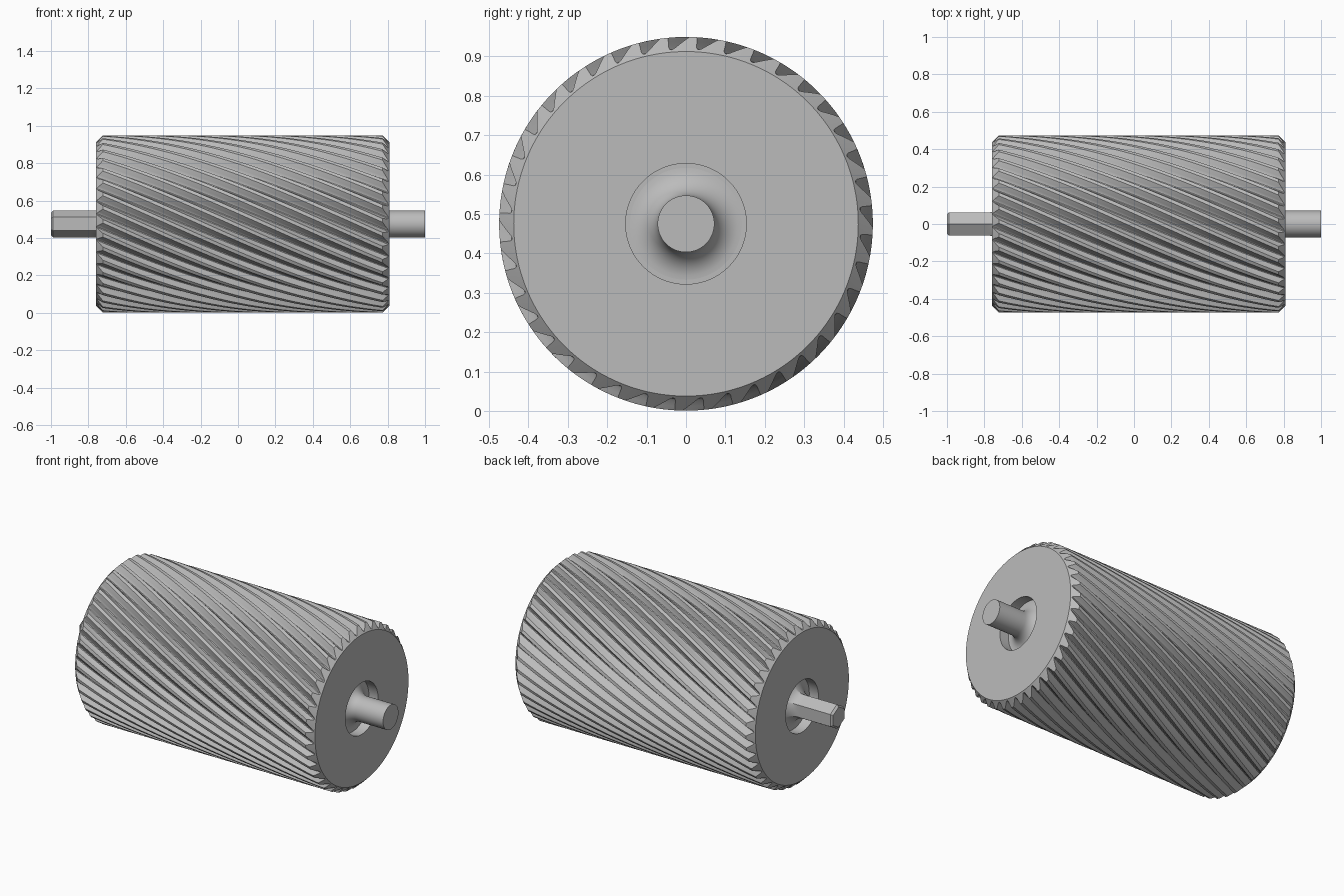
import bpy, math

if "Cube" in bpy.data.objects:
    bpy.data.objects.remove(bpy.data.objects["Cube"], do_unlink=True)

AXIS_Z = 0.475
LEFT, RIGHT = -0.76, 0.81          # end faces of the drum
OUTER, FACE_R = 0.474, 0.437       # tooth tips, end face rim
RECESS_R, RECESS_DEPTH = 0.153, 0.06
SHAFT_R, FILLET = 0.072, 0.07
TEETH = 40
TWIST = math.tan(math.radians(24)) / OUTER   # radians of turn per unit of length

steel = bpy.data.materials.new("steel grey")
steel.use_nodes = True
grey = (0.5, 0.5, 0.5, 1)
steel.diffuse_color = grey
steel.node_tree.nodes["Principled BSDF"].inputs["Base Color"].default_value = grey


def loft(name, rings, caps=False):
    """Skin a list of equally long rings of points."""
    n = len(rings[0])
    verts = [p for ring in rings for p in ring]
    faces = [(i * n + j, i * n + (j + 1) % n, (i + 1) * n + (j + 1) % n, (i + 1) * n + j)
             for i in range(len(rings) - 1) for j in range(n)]
    if caps:
        faces += [tuple(range(n))[::-1], tuple(range(len(verts) - n, len(verts)))]
    mesh = bpy.data.meshes.new(name)
    mesh.from_pydata(verts, [], faces)
    mesh.materials.append(steel)
    obj = bpy.data.objects.new(name, mesh)
    bpy.context.collection.objects.link(obj)
    bpy.ops.object.select_all(action="DESELECT")
    obj.select_set(True)
    bpy.context.view_layer.objects.active = obj
    bpy.ops.object.mode_set(mode="EDIT")
    bpy.ops.mesh.select_all(action="SELECT")
    bpy.ops.mesh.normals_make_consistent(inside=False)
    bpy.ops.object.mode_set(mode="OBJECT")
    bpy.ops.object.shade_smooth_by_angle(angle=math.radians(28))
    return obj


def point(x, r, a):
    return (x, r * math.cos(a), AXIS_Z + r * math.sin(a))


# Tooth profile: (fraction of pitch, depth): land, gentle flank, rounded root, steep flank
TOOTH = [(0.0, 0), (0.13, 0), (0.26, 0), (0.38, 0.009), (0.52, 0.02), (0.63, 0.028),
         (0.71, 0.031), (0.79, 0.03), (0.85, 0.025), (0.93, 0.011)]
profile = [((t + f) * math.tau / TEETH, OUTER - d) for t in range(TEETH) for f, d in TOOTH]


def end_rings(x, sign):
    """Flat end face and recess, listed from the recess floor out to the rim."""
    floor = x - sign * RECESS_DEPTH
    return [[point(px, r, a + TWIST * x) for a, _ in profile]
            for px, r in ((floor, SHAFT_R * 0.8), (floor, RECESS_R), (x, RECESS_R), (x, FACE_R))]


# Helical drum: each groove starts exactly on the bevel cone at both ends
STEPS = 56
body = []
for s in range(STEPS + 1):
    ring = []
    for a, r in profile:
        x0, x1 = LEFT + (r - FACE_R), RIGHT - (r - FACE_R)
        x = x0 + (x1 - x0) * s / STEPS
        ring.append(point(x, r, a + TWIST * x))
    body.append(ring)
loft("helical_drum", end_rings(LEFT, -1) + body + end_rings(RIGHT, 1)[::-1])

SEGMENTS = 96


def section(x, r, hexness):
    """Circle blended towards a hexagon with corners at top and bottom."""
    ring = []
    for j in range(SEGMENTS):
        a = math.tau * j / SEGMENTS
        off = (a - math.pi / 2 + math.pi / 6) % (math.pi / 3) - math.pi / 6
        flat = math.cos(math.pi / 6) / math.cos(math.pi / 6 - abs(off))
        ring.append(point(x, r * (1 + hexness * (flat - 1)), a))
    return ring


def shaft(name, face, tip, sign, hexness, bevel):
    floor = face - sign * RECESS_DEPTH
    rings = []
    for i in range(11):                       # concave fillet out of the recess
        t = i / 10 * math.pi / 2
        r = SHAFT_R + FILLET * (1 - math.sin(t))
        rings.append(section(floor + sign * FILLET * (1 - math.cos(t)), r, hexness * (i / 10) ** 2))
    rings.append(section(floor + sign * (FILLET + 0.02), SHAFT_R, hexness))
    rings.append(section(tip - sign * bevel, SHAFT_R, hexness))
    if bevel:
        rings.append(section(tip, SHAFT_R - bevel, hexness))
    else:
        rings[-1] = section(tip, SHAFT_R, hexness)
    loft(name, rings, caps=True)


shaft("round_shaft", RIGHT, 1.0, 1, 0, 0)
shaft("hex_shaft", LEFT, -1.0, -1, 1, 0.012)
